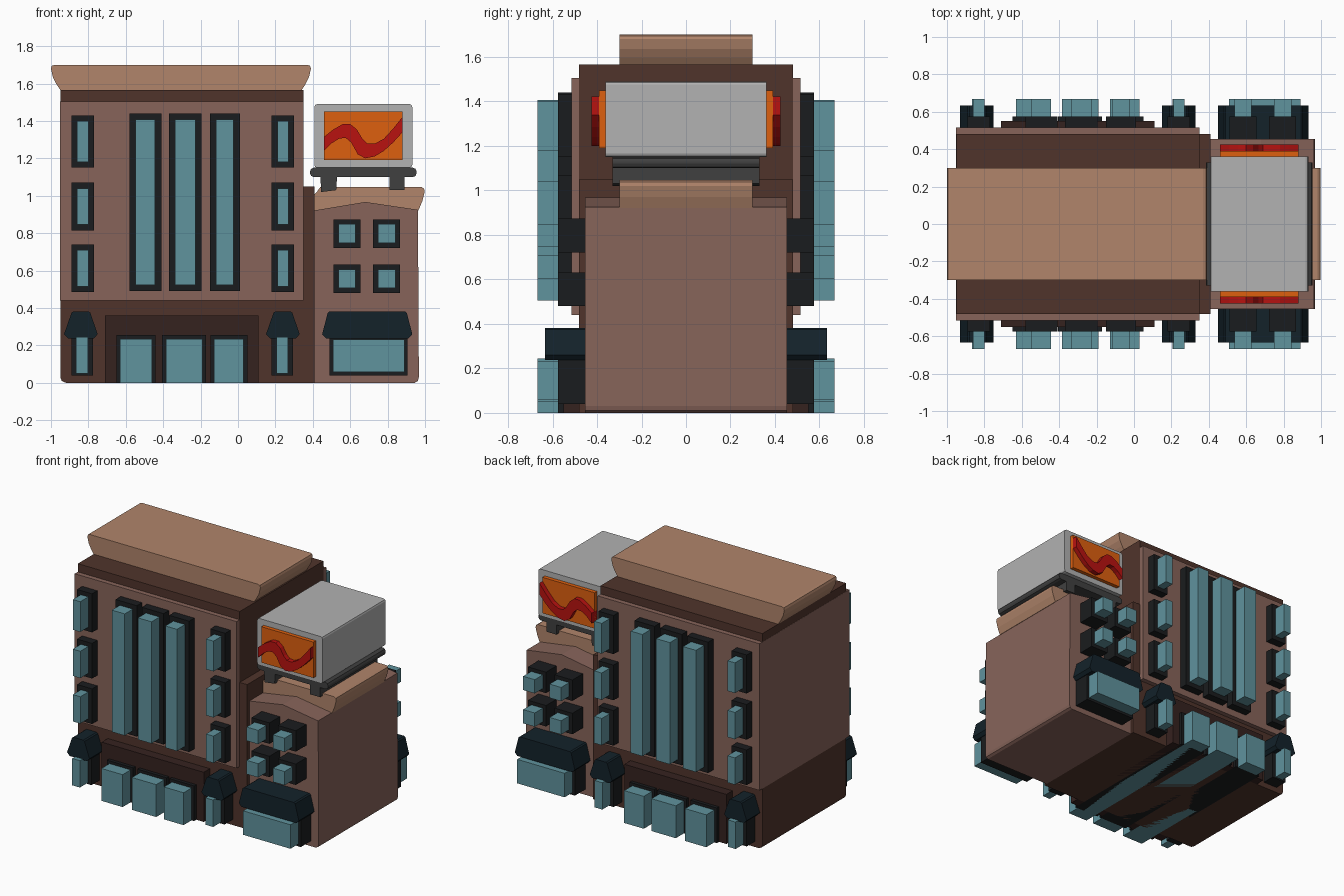
import bpy
import bmesh

if "Cube" in bpy.data.objects:
    bpy.data.objects.remove(bpy.data.objects["Cube"])


def material(name, hex_code):
    def lin(c):
        return c / 12.92 if c <= 0.04045 else ((c + 0.055) / 1.055) ** 2.4
    m = bpy.data.materials.new(name)
    m.diffuse_color = [lin(int(hex_code[i:i + 2], 16) / 255) for i in (0, 2, 4)] + [1]
    m.use_nodes = True
    m.node_tree.nodes["Principled BSDF"].inputs["Base Color"].default_value = m.diffuse_color
    return m


DARK = material("dark_brown", "50342b")
BROWN = material("brown", "87645a")
TAN = material("tan", "b1856b")
ENTRY = material("entrance_brown", "35221f")
BLACK = material("frame_black", "1a1c1e")
GLASS = material("glass", "60939d")
AWNING = material("awning_blue", "13222a")
GREY = material("sign_grey", "b2b2b2")
STEEL = material("steel", "404040")
ORANGE = material("orange", "de600f")
RED = material("red", "b91210")


def rect(x0, x1, z0, z1):
    return [(x0, z0), (x1, z0), (x1, z1), (x0, z1)]


def rounded(x0, x1, z0, z1, r):
    k = r * 0.3
    return [(x0 + r, z0), (x1 - r, z0), (x1 - k, z0 + k), (x1, z0 + r),
            (x1, z1 - r), (x1 - k, z1 - k), (x1 - r, z1), (x0 + r, z1),
            (x0 + k, z1 - k), (x0, z1 - r), (x0, z0 + r), (x0 + k, z0 + k)]


def extrude(name, profiles, depth, mat):
    """Extrude x-z profiles through the whole block, from -depth to +depth in y."""
    bm = bmesh.new()
    for p in profiles:
        front = bm.faces.new([bm.verts.new((x, -depth, z)) for x, z in p])
        new = bmesh.ops.extrude_face_region(bm, geom=[front], use_keep_orig=True)
        verts = [v for v in new["geom"] if isinstance(v, bmesh.types.BMVert)]
        bmesh.ops.translate(bm, verts=verts, vec=(0, 2 * depth, 0))
    bmesh.ops.recalc_face_normals(bm, faces=bm.faces)
    me = bpy.data.meshes.new(name)
    bm.to_mesh(me)
    bm.free()
    me.materials.append(mat)
    ob = bpy.data.objects.new(name, me)
    bpy.context.collection.objects.link(ob)
    return ob


# Tall building: core with side strip, facade panel, flared cornice
extrude("main_body", [[(-0.92, 0), (0.41, 0), (0.41, 1.05), (0.35, 1.05), (0.35, 1.565),
                       (-0.95, 1.565), (-0.95, 0.03), (-0.942, 0.01)]], 0.48, DARK)
extrude("main_facade", [rect(-0.951, 0.349, 0.44, 1.505)], 0.515, BROWN)
half = [(0.645, 1.565), (0.665, 1.595), (0.685, 1.635), (0.695, 1.68), (0.69, 1.695), (0.675, 1.70)]
cx = -0.305
extrude("main_cornice", [[(cx + x, z) for x, z in half]
                         + [(cx - x, z) for x, z in reversed(half)]], 0.30, TAN)
extrude("entrance_surround", [rect(-0.71, 0.11, 0, 0.36)], 0.55, ENTRY)

# Low building with a shallow peaked front and flared parapet
extrude("side_body", [[(0.41, 0), (0.945, 0), (0.962, 0.01), (0.967, 0.03), (0.962, 0.925),
                       (0.68, 0.967), (0.41, 0.922)]], 0.455, BROWN)
extrude("side_parapet", [[(0.41, 0.922), (0.965, 0.922), (0.985, 0.97), (0.998, 1.02),
                          (0.995, 1.038), (0.98, 1.047), (0.44, 1.047), (0.425, 1.025),
                          (0.41, 1.01)]], 0.30, TAN)

# Windows and doors: matching frame and glass openings
frames, panes = [], []


def opening(x0, x1, z0, z1, m=0.03, door=False):
    frames.append(rect(x0, x1, z0, z1))
    panes.append(rect(x0 + m, x1 - m, z0 if door else z0 + m, z1 - m))


for x0, x1 in ((-0.89, -0.77), (0.18, 0.30)):
    for z0, z1 in ((0.485, 0.74), (0.815, 1.07), (1.15, 1.43)):
        opening(x0, x1, z0, z1)
    frames.append(rect(x0, x1 - 0.005, 0.04, 0.25))
    panes.append(rect(x0 + 0.025, x1 - 0.033, 0.05, 0.245))
for x0, x1 in ((-0.58, -0.41), (-0.37, -0.195), (-0.15, 0.01)):
    opening(x0, x1, 0.49, 1.44, 0.033)
for x0, x1 in ((-0.65, -0.44), (-0.405, -0.17), (-0.148, 0.05)):
    opening(x0, x1, 0, 0.255, 0.02, True)
for x0 in (0.51, 0.722):
    for z0 in (0.48, 0.722):
        opening(x0, x0 + 0.145, z0, z0 + 0.152, 0.026)
opening(0.49, 0.907, 0.04, 0.25, 0.018)
extrude("window_frames", frames, 0.575, BLACK)
extrude("window_glass", panes, 0.667, GLASS)


# Awnings
def awning(x0, x1, slope):
    return [(x0 + 0.02, 0.238), (x1 - 0.02, 0.238), (x1, 0.26), (x1 - slope, 0.375),
            (x1 - slope - 0.01, 0.382), (x0 + slope + 0.01, 0.382), (x0 + slope, 0.375), (x0, 0.26)]


extrude("awnings", [awning(-0.93, -0.75, 0.04), awning(0.15, 0.33, 0.04),
                    awning(0.45, 0.932, 0.03)], 0.633, AWNING)

# Rooftop sign: box, coloured panel, wavy stripe, stand
extrude("sign_box", [rounded(0.408, 0.932, 1.15, 1.49, 0.015)], 0.362, GREY)
extrude("sign_panel", [rect(0.46, 0.88, 1.19, 1.45)], 0.39, ORANGE)
top = [(0.46, 1.315), (0.51, 1.355), (0.56, 1.383), (0.60, 1.383), (0.635, 1.355), (0.665, 1.305),
       (0.69, 1.28), (0.73, 1.278), (0.78, 1.305), (0.83, 1.36), (0.88, 1.422)]
low = [(0.88, 1.34), (0.83, 1.285), (0.78, 1.24), (0.73, 1.21), (0.68, 1.20), (0.64, 1.222),
       (0.605, 1.285), (0.575, 1.31), (0.54, 1.305), (0.50, 1.28), (0.46, 1.24)]
extrude("sign_stripe", [top + low], 0.425, RED)
extrude("sign_stand", [rounded(0.385, 0.955, 1.10, 1.15, 0.02),
                       [(0.445, 1.02), (0.525, 1.03), (0.53, 1.11), (0.44, 1.11)],
                       [(0.81, 1.03), (0.89, 1.03), (0.89, 1.11), (0.81, 1.11)]], 0.33, STEEL)
